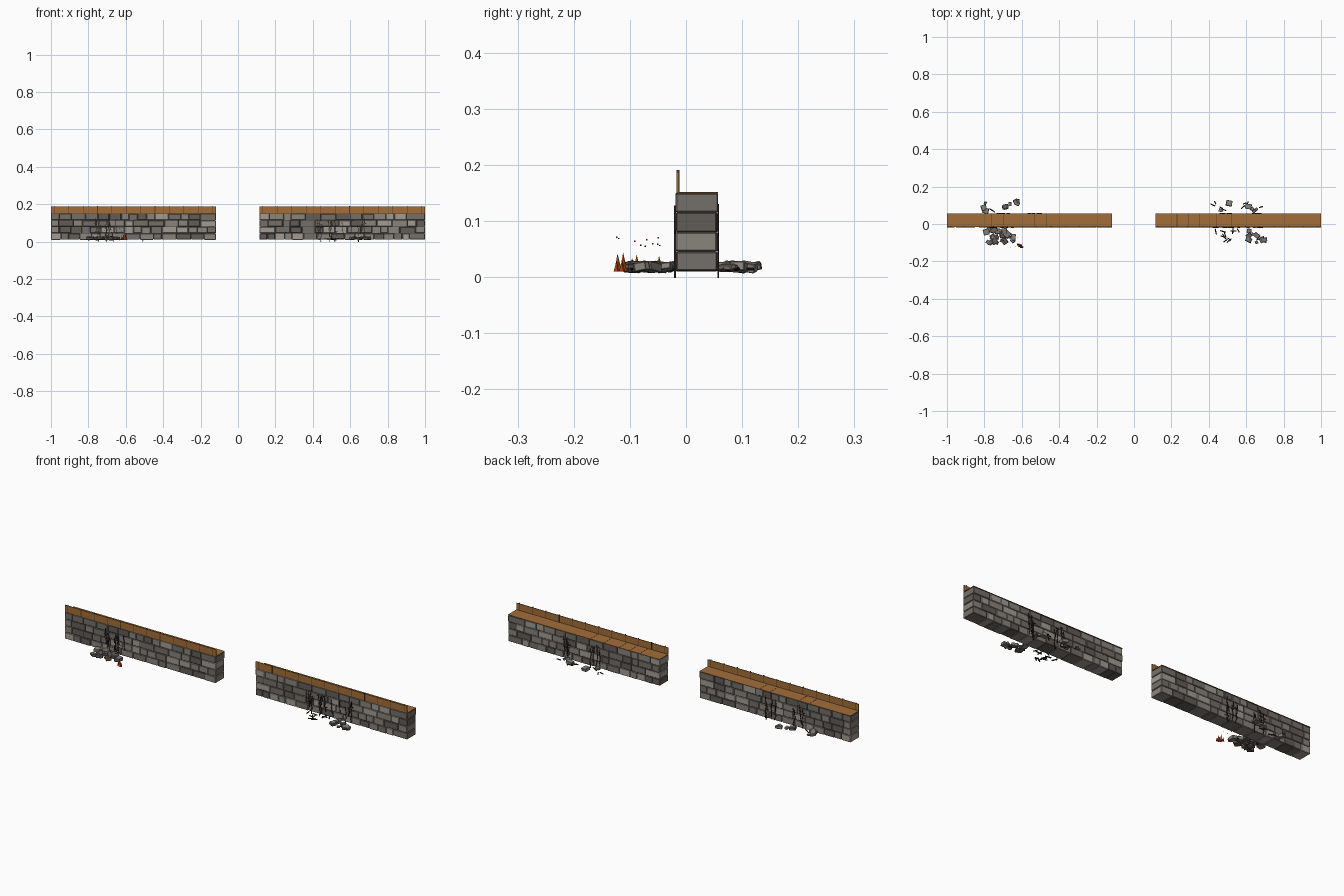
import bpy, bmesh, math, random
from mathutils import Matrix, Vector, Euler

random.seed(7)
cube = bpy.data.objects.get("Cube")
if cube:
    bpy.data.objects.remove(cube)


def material(name, r, g, b):
    m = bpy.data.materials.new(name)
    m.use_nodes = True
    m.diffuse_color = (r, g, b, 1)
    m.node_tree.nodes["Principled BSDF"].inputs["Base Color"].default_value = (r, g, b, 1)
    return m


WOOD = material("warm wood", 0.36, 0.155, 0.04)
DARK_WOOD = material("dark wood", 0.12, 0.05, 0.018)
MORTAR = material("dark mortar", 0.06, 0.055, 0.048)
STONES = [material("pale stone", 0.36, 0.33, 0.29), material("mid stone", 0.25, 0.228, 0.2),
          material("grey stone", 0.175, 0.16, 0.142), material("deep stone", 0.12, 0.108, 0.096)]
CHAR = material("charred black", 0.02, 0.017, 0.014)
FLAME = material("orange flame", 0.75, 0.11, 0.006)
EMBER = material("red ember", 0.42, 0.045, 0.006)


class Part:
    """Collects simple solids into one named mesh object."""

    def __init__(self, name, mats):
        self.name, self.mats, self.bm = name, mats, bmesh.new()

    def paint(self, verts, index):
        for f in {f for v in verts for f in v.link_faces}:
            f.material_index = index

    def box(self, lo, hi, index=0, rot=(0, 0, 0)):
        lo, hi = Vector(lo), Vector(hi)
        m = Matrix.LocRotScale((lo + hi) / 2, Euler(rot), hi - lo)
        self.paint(bmesh.ops.create_cube(self.bm, size=1, matrix=m)["verts"], index)

    def chunk(self, centre, size, index=0, rot=(0, 0, 0)):
        c, s = Vector(centre), Vector(size) / 2
        self.box(c - s, c + s, index, rot)

    def cone(self, base, radius, height, index=0):
        m = Matrix.Translation(Vector(base) + Vector((0, 0, height / 2)))
        verts = bmesh.ops.create_cone(self.bm, cap_ends=True, segments=5, radius1=radius,
                                      radius2=0, depth=height, matrix=m)["verts"]
        self.paint(verts, index)

    def done(self, bevel=0):
        mesh = bpy.data.meshes.new(self.name)
        self.bm.to_mesh(mesh)
        self.bm.free()
        for m in self.mats:
            mesh.materials.append(m)
        ob = bpy.data.objects.new(self.name, mesh)
        bpy.context.collection.objects.link(ob)
        if bevel:
            mod = ob.modifiers.new("worn edges", "BEVEL")
            mod.width, mod.segments = bevel, 1


U = random.uniform
FRONT, BACK = -0.018, 0.056
BASE, TOP, COURSES = 0.01, 0.15, 4
STEP = (TOP - BASE) / COURSES


def build_wall(side, x0, x1, seams):
    # mortar core
    core = Part(side + "_mortar_core", [MORTAR])
    core.box((x0 + 0.004, FRONT + 0.003, BASE + 0.003), (x1 - 0.004, BACK - 0.003, TOP - 0.001))
    core.done()

    # staggered stone courses running through the wall
    stones = Part(side + "_stone_courses", STONES)
    for row in range(COURSES):
        z, x = BASE + row * STEP, x0
        while x < x1 - 0.001:
            end = x + U(0.038, 0.085)
            if x1 - end < 0.035:
                end = x1
            shade = random.choices(range(4), (3, 4, 5, 3))[0]
            stones.box((x + 0.001 * (x > x0), FRONT + U(-0.001, 0.002), z + U(0, 0.0015)),
                       (end - 0.001 * (end < x1), BACK + U(-0.002, 0.001), z + STEP - U(0, 0.0015)),
                       shade)
            x = end
    stones.done(bevel=0.002)

    # thin walkway boards with dark edges and joints
    deck = Part(side + "_walkway_boards", [WOOD, DARK_WOOD])
    deck.box((x0, FRONT + 0.002, TOP - 0.001), (x1, BACK + 0.001, TOP + 0.0012), 1)
    edges = [x0] + seams + [x1]
    for a, b in zip(edges, edges[1:]):
        deck.box((a + 0.0015 * (a > x0), FRONT + 0.002, TOP),
                 (b - 0.0015 * (b < x1), BACK + 0.001, TOP + 0.0018))
    deck.done()

    # parapet panel and its posts
    rail = Part(side + "_parapet", [WOOD])
    rail.box((x0, -0.0165, TOP), (x1, -0.0125, 0.187))
    rail.done()
    posts = Part(side + "_parapet_posts", [DARK_WOOD])
    count = 12
    for i in range(count):
        x = x0 + 0.018 + (x1 - x0 - 0.036) * i / (count - 1)
        posts.box((x - 0.0015, -0.017, TOP), (x + 0.0015, -0.012, 0.191))
    posts.done()


build_wall("right", -1, -0.118, [-0.76, -0.7, -0.53, -0.47])
build_wall("left", 0.115, 1, [0.23, 0.29, 0.35, 0.44, 0.52])


# jagged scorch cracks on both wall faces
def cracks(name, y, centres):
    part = Part(name, [CHAR])
    for cx in centres:
        for i in range(4):
            x, z = cx + U(-0.04, 0.04), U(0, 0.05) * (i > 0)
            while z < 0.085 + 0.008 * i:
                nxt = min(z + U(0.015, 0.035), 0.126)
                part.chunk((x, y, (z + nxt) / 2), (0.003, 0.003, nxt - z + 0.003),
                           rot=(0, U(-0.3, 0.3), 0))
                if random.random() < 0.4:
                    part.chunk((x + U(-0.008, 0.008), y, nxt), (0.016, 0.003, 0.0025),
                               rot=(0, U(-0.5, 0.5), 0))
                x, z = x + U(-0.005, 0.005), nxt
    part.done()


cracks("front_right_scorch_cracks", FRONT - 0.0015, [-0.73, -0.67])
cracks("front_left_scorch_cracks", FRONT - 0.0015, [0.45, 0.53, 0.64])
cracks("back_right_scorch_cracks", BACK + 0.0015, [-0.53, -0.69])
cracks("back_left_scorch_cracks", BACK + 0.0015, [0.49, 0.66])


# fallen stones and burnt splinters
def rubble(name, xs, ys, stones, splinters):
    part = Part(name, STONES[1:] + [CHAR])
    for _ in range(stones):
        s = U(0.015, 0.034)
        part.chunk((U(*xs), U(*ys), 0.018), (s, s * U(0.7, 1), s * 0.5),
                   random.randrange(3), (U(-0.2, 0.2), U(-0.2, 0.2), U(0, math.pi)))
    for _ in range(splinters):
        part.chunk((U(*xs), U(*ys), 0.014), (U(0.018, 0.036), 0.006, 0.005),
                   3, (0, U(-0.15, 0.15), U(0, math.pi)))
    part.done(bevel=0.0015)


rubble("front_right_rubble", (-0.8, -0.64), (-0.105, -0.03), 24, 3)
rubble("back_right_rubble", (-0.82, -0.61), (0.07, 0.122), 9, 1)
rubble("front_left_splinters", (0.43, 0.6), (-0.095, -0.03), 0, 11)
rubble("front_left_rubble", (0.6, 0.7), (-0.1, -0.035), 9, 2)
rubble("back_left_splinters", (0.41, 0.62), (0.068, 0.115), 2, 7)
rubble("back_left_rubble", (0.61, 0.7), (0.068, 0.1), 4, 1)

# small fires among the rubble, with drifting sparks
fire = Part("small_flames", [FLAME, EMBER])
for x, y, h in [(-0.605, -0.122, 0.032), (-0.612, -0.112, 0.034), (-0.7, -0.088, 0.03),
                (-0.69, -0.096, 0.024), (-0.71, -0.048, 0.028), (-0.7, -0.054, 0.02)]:
    fire.cone((x, y, 0.01), 0.0075, h)
    for dx, dy in ((-0.009, 0.003), (0.008, -0.002)):
        fire.cone((x + dx, y + dy, 0.01), 0.006, h * 0.6, 1)
fire.done()

sparks = Part("sparks", [CHAR, EMBER])
for i in range(10):
    sparks.chunk((U(-0.72, -0.6), U(-0.125, -0.035), U(0.05, 0.073)), (0.0025,) * 3, i % 2)
sparks.done()
